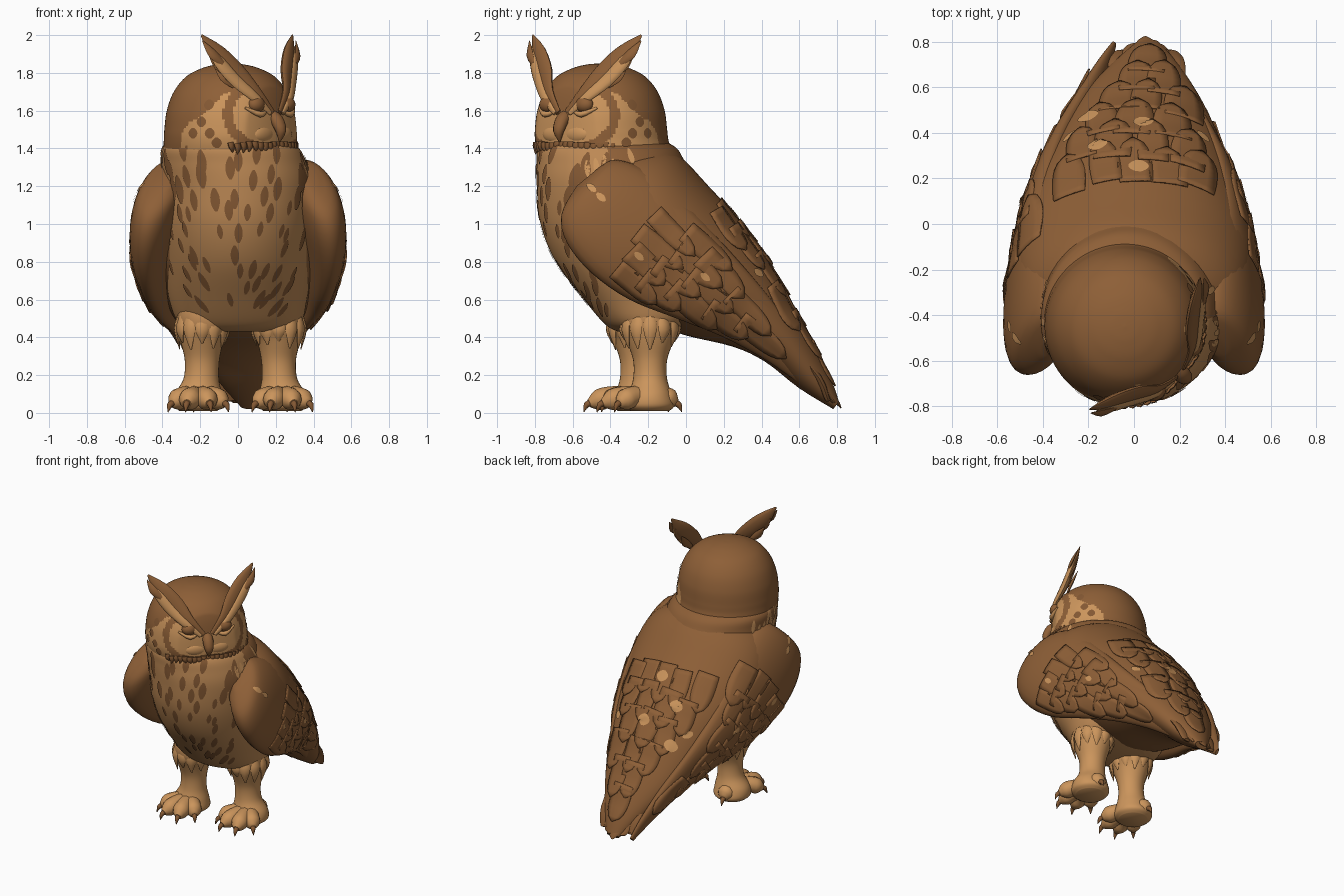
import bpy, bmesh, math, random
from mathutils import Vector as V, Matrix
from mathutils.bvhtree import BVHTree

if "Cube" in bpy.data.objects:
    bpy.data.objects.remove(bpy.data.objects["Cube"])

random.seed(4)
jit = random.uniform

def material(name, rgb):
    m = bpy.data.materials.new(name)
    m.diffuse_color = (*rgb, 1)
    m.use_nodes = True
    m.node_tree.nodes["Principled BSDF"].inputs["Base Color"].default_value = m.diffuse_color
    return m

BROWN = material("brown_plumage", (0.27, 0.115, 0.038))
STREAK = material("streak_brown", (0.23, 0.098, 0.033))
TAN = material("tan_plumage", (0.60, 0.30, 0.107))
BUFF = material("breast_buff", (0.51, 0.25, 0.09))

def finish(name, bm, mats, xf=None):
    bmesh.ops.recalc_face_normals(bm, faces=bm.faces)
    if xf:
        bm.transform(xf)
    me = bpy.data.meshes.new(name)
    bm.to_mesh(me)
    bm.free()
    for m in mats:
        me.materials.append(m)
    me.shade_smooth()
    me.set_sharp_from_angle(angle=math.radians(50))
    ob = bpy.data.objects.new(name, me)
    bpy.context.collection.objects.link(ob)
    return ob

def catmull(a, b, c, d, t):
    return 0.5 * (2 * b + (c - a) * t + (2 * a - 5 * b + 4 * c - d) * t * t
                  + (3 * b - a - 3 * c + d) * t ** 3)

def loft(name, rings, mats, segs=20, sub=3, paint=None, shape=None, xf=None):
    """Smooth skin through elliptical rings given as (centre, U axis, V axis)."""
    n, bm, rows, fine = len(rings), bmesh.new(), [], []
    for i in range(n - 1):
        q = [rings[max(0, min(n - 1, i + k))] for k in (-1, 0, 1, 2)]
        fine += [[catmull(*(r[c] for r in q), j / sub) for c in range(3)] for j in range(sub)]
    for c, u, v in fine + [rings[-1]]:
        angles = [2 * math.pi * k / segs for k in range(segs)]
        ring = [c + u * math.cos(a) + v * math.sin(a) for a in angles]
        rows.append([bm.verts.new(shape(p) if shape else p) for p in ring])
    for r, s in zip(rows, rows[1:]):
        for k in range(segs):
            bm.faces.new((r[k], r[k - 1], s[k - 1], s[k]))
    bm.faces.new(rows[0])
    bm.faces.new(rows[-1])
    if paint:
        for f in bm.faces:
            f.material_index = paint(f.calc_center_median())
    return finish(name, bm, mats, xf)

def spindle(name, pts, radii, mat, side=(1, 0, 0), flat=1.0, segs=12, xf=None):
    """Tapered tube along a path, flattened across the side direction."""
    pts, rings = [V(p) for p in pts], []
    for i, p in enumerate(pts):
        t = (pts[min(i + 1, len(pts) - 1)] - pts[max(i - 1, 0)]).normalized()
        s = (V(side) - t * V(side).dot(t)).normalized()
        rings.append((p, s * radii[i], t.cross(s) * radii[i] * flat))
    return loft(name, rings, [mat], segs, 3, xf=xf)

def ball(name, loc, size, mat, xf=None):
    bm = bmesh.new()
    bmesh.ops.create_uvsphere(bm, u_segments=20, v_segments=12, radius=1)
    bm.transform(Matrix.Translation(loc) @ Matrix.Diagonal((*size, 1)))
    return finish(name, bm, [mat], xf)

def surface(*obs):
    bm = bmesh.new()
    for o in obs:
        bm.from_mesh(o.data)
    return BVHTree.FromBMesh(bm)

def plate(bm, tree, o, ray, along, length, width, base=.005, tip=.005, feather=False):
    """Drape one leaf-shaped plate over a surface by casting rays onto it."""
    ray, along = V(ray).normalized(), V(along).normalized()
    w, n, rows, last = ray.cross(along), 8, [], None
    for i in range(n + 1):
        t, row = i / n, []
        prof = (max(0.004, 1 - t ** 3) ** .6 * (0.8 + 0.2 * t) if feather
                else max(0.08, math.sin(math.pi * t)) ** 0.55)
        for k in range(-2, 3):
            p = V(o) + along * (length * (t - 0.5)) + w * (width * prof * k / 4)
            hit, nor, _, dist = tree.ray_cast(p - ray * 2, ray)
            if hit is None or (last is not None and abs(dist - last) > 0.06):
                return
            last = dist
            row.append(hit - nor * math.copysign(base + (tip - base) * t, nor.dot(ray)))
        last = (row[2] - p + ray * 2).dot(ray)
        rows.append([bm.verts.new(p) for p in row])
    for r, s in zip(rows, rows[1:]):
        for k in range(4):
            bm.faces.new((r[k], r[k + 1], s[k + 1], s[k]))

# Breast and belly: stacked ellipses (z, front y, back y, half width, centre x)
rings = [(V((cx, (f + b) / 2, z)), V((w, 0, 0)), V((0, (b - f) / 2, 0))) for z, f, b, w, cx in (
    (0.43, -.36, -.02, .22, .01), (.47, -.43, .06, .32, .01), (.6, -.54, .18, .365, 0),
    (.8, -.69, .25, .395, 0), (1.0, -.77, .2, .41, 0), (1.2, -.79, .08, .40, 0),
    (1.32, -.79, 0, .385, -.02), (1.41, -.78, -.06, .355, -.04), (1.47, -.7, -.2, .25, -.04))]
body = loft("body", rings, [BUFF, BROWN], 72, 6,
            lambda p: 1 if p.z > 1.1 and p.y > -0.42 + 0.5 * max(0, 1.3 - p.z) else 0)

def slanted(rows):
    """Rings from (top y z, bottom y z, centre x, half width, inward lean)."""
    return [(V((cx, (ty + by) / 2, (tz + bz) / 2)), V((w, 0, 0)),
             V((lean, (ty - by) / 2, (tz - bz) / 2))) for ty, tz, by, bz, cx, w, lean in rows]

# Back and tail
back = loft("back_and_tail", slanted((
    (-.38, 1.40, -.5, 1.15, 0, .26, 0), (-.22, 1.41, -.55, .95, 0, .45, 0),
    (-.05, 1.37, -.5, .75, 0, .515, 0), (.12, 1.2, -.35, .6, 0, .525, 0),
    (.30, 1.0, -.15, .47, 0, .48, 0), (.44, .8, 0, .41, .01, .42, 0),
    (.55, .6, .25, .35, .02, .34, 0), (.66, .4, .42, .27, .03, .26, 0),
    (.76, .2, .6, .13, .05, .15, 0), (.81, .06, .78, .02, .06, .05, 0))), [BROWN], 48, 4)

# Folded wings, leaning in at the shoulder
wings = []
for s, side in ((-1, "left"), (1, "right")):
    wings.append(loft(side + "_wing", slanted([(*r[:4], s * r[4], r[5], -s * r[6]) for r in (
        (-.46, 1.30, -.58, 1.2, .37, .04, .01), (-.37, 1.34, -.66, 1.05, .405, .105, .05),
        (-.2, 1.28, -.63, .9, .425, .13, .06), (-.02, 1.13, -.5, .74, .44, .12, .05),
        (.12, .98, -.3, .6, .43, .10, .03), (.3, .78, -.05, .5, .39, .08, .02),
        (.45, .6, .2, .4, .31, .06, 0), (.6, .4, .42, .28, .22, .05, 0),
        (.73, .2, .62, .14, .14, .03, 0), (.80, .06, .77, .03, .09, .012, 0))]), [BROWN], 28, 4))

# Overlapping pointed feather rows on wings and back
skin = surface(back, *wings)
d, up = V((0, .76, -.65)), V((0, .65, .76))
bm = bmesh.new()
for s in (-1, 1):
    for i in range(8):
        for j in range(-4, 5):
            o = V((0, -.42, 1.1)) + d * (.38 + .18 * i + jit(-.04, .04)) + up * (.11 * (j + .5 * (i % 2)))
            plate(bm, skin, o, (-s, 0, 0), d + up * jit(-.1, .1), jit(.24, .32), jit(.13, .17),
                  -.008, jit(.007, .014), True)
for i in range(6):
    for j in range(-3, 4):
        o = V((.15 * (j + .5 * (i % 2)) + jit(-.02, .02), .24 + .1 * i, 1.0 - .145 * i + jit(-.03, .03)))
        plate(bm, skin, o, (0, -.75, -.66), (jit(-.1, .1), .6, -.8), jit(.24, .3), jit(.16, .21),
              -.008, jit(.007, .013), True)
feathers = finish("feather_rows", bm, [BROWN])
mod = feathers.modifiers.new("thickness", "SOLIDIFY")
mod.thickness, mod.offset = .007, 0

# Tail feather tips
for k in range(-2, 3):
    x, h = .05 + .05 * k, abs(k)
    spindle("tail_feather", [(x * 1.3, .56, .36), (x * 1.1, .70, .19), (x, .79 - .02 * h, .07),
                             (x, .822 - .03 * h, .025 + .03 * h)], (.03, .06, .045, .008), BROWN, flat=.3)

# Pale flecks on back and wings
skin = surface(back, feathers, *wings)
bm = bmesh.new()
for x, y, z in ((.04, .45, .8), (.02, .25, 1.06), (-.2, .48, .68), (-.16, .33, .9)):
    plate(bm, skin, (x, y, z), (0, -.75, -.66), (0, .6, -.8), .08, .09, .007, .007)
for s in (-1, 1):
    for y, z in ((-.5, 1.19), (-.45, 1.14), (-.25, .83), (.38, .74), (.1, .72)):
        plate(bm, skin, (0, y, z), (-s, 0, 0), d, .06, .035, .007, .007)
finish("pale_flecks", bm, [TAN])

def radial(a):
    return (-math.sin(a), math.cos(a), 0)

# Dark streaks down the breast, larger towards the throat
skin = surface(body)
bm = bmesh.new()
for i in range(9):
    for j in range(-5, 6):
        a = math.radians(15 * (j + .5 * (i % 2)) + jit(-5, 5))
        z = 1.36 - .098 * i + jit(-.04, .04)
        if random.random() > .2 + .03 * i:
            k = jit(.8, 1.25) * (1.15 if z > 1.1 else .8)
            plate(bm, skin, (0, -.35, z), radial(a), (-math.sin(a) * .35, 0, -1), .11 * k, .046 * k)
finish("breast_streaks", bm, [STREAK])
bm = bmesh.new()
for k in range(12):
    a = (-1) ** k * math.radians(72 + 3.5 * k)
    plate(bm, skin, (-.02, -.4, jit(1.28, 1.38)), radial(a), (0, .2, -1), .09, .03)
finish("neck_flecks", bm, [TAN])

# Head, turned to one side
turn = Matrix.Translation((-.04, -.45, 0)) @ Matrix.Rotation(math.radians(50), 4, "Z")

def face_paint(p):
    a = abs(math.degrees(math.atan2(p.x, -p.y)))
    crown = 1.585 + .0046 * a if a < 38 else 1.76 - (a - 38) * .0046
    wob = .01 * math.sin(a * .35 + p.z * 30)
    rim = ((a - 22) / 30) ** 2 + ((p.z - 1.58) / .165) ** 2
    if p.z > crown + wob or a > 95 + 400 * wob or (a > 26 and .74 < rim + 3 * wob < 1.32):
        return 0
    return 0 if a < 45 and p.z < 1.425 + wob else 1

def flatten_face(p):
    return V((p.x, -.28 + (p.y + .28) * .5, p.z)) if p.y < -.28 else p

rings = [(V((.766 * o, .643 * o, z)), V((r, 0, 0)), V((0, r, 0))) for z, r, o in (
    (1.2, .365, .12), (1.3, .365, .07), (1.38, .356, .025), (1.44, .353, .005), (1.5, .35, 0),
    (1.6, .337, 0), (1.7, .300, 0), (1.78, .235, 0), (1.825, .15, 0), (1.845, .07, 0), (1.85, .004, 0))]
head = loft("head", rings, [BROWN, TAN], 144, 9, face_paint, flatten_face, turn)

# Spots on the sides of the head
skin = surface(head)
bm = bmesh.new()
for s in (-1, 1):
    for ang, z in ((70, 1.63), (76, 1.54), (68, 1.48), (84, 1.48), (62, 1.43)):
        plate(bm, skin, (-.04, -.45, z), radial(math.radians(50 + s * ang)), (0, 0, -1), .055, .055)
finish("head_spots", bm, [STREAK])

# Beak and ragged chin
spindle("beak", [(0, -.27, 1.59), (0, -.32, 1.55), (0, -.35, 1.49), (0, -.34, 1.435)],
        (.028, .038, .03, .004), BROWN, flat=.9, xf=turn)
for k in range(-9, 10):
    a, r = math.radians(k * 5.5), .318 + .022 * min(1, abs(k) / 5)
    p = V((math.sin(a) * r, -math.cos(a) * r, 1.43 + jit(-.006, .006)))
    spindle("chin_bristle", [p, p + V((0, -.006, -.025)), p + V((jit(-.015, .015), -.004, -.055))],
            (.024, .02, .003), STREAK, flat=.6, segs=8, xf=turn)

for s in (-1, 1):
    # Eyes with lids and cheeks
    ball("eye", (s * .125, -.285, 1.632), (.053, .04, .043), BROWN, turn)
    spindle("lower_lid", [(s * .055, -.30, 1.6), (s * .125, -.312, 1.58), (s * .2, -.27, 1.615)],
            (.006, .016, .006), TAN, (0, 0, 1), xf=turn)
    ball("cheek", (s * .07, -.285, 1.475), (.09, .035, .05), TAN, turn)
    # Brow running up into the stepped ear tuft
    out = (s * .75, .1, -.65)
    spindle("ear_tuft", [(s * .03, -.315, 1.59), (s * .12, -.285, 1.69), (s * .2, -.22, 1.79),
                         (s * .295, -.16, 1.9), (s * .375, -.115, 2.0)],
            (.018, .035, .06, .055, .006), BROWN, out, .4, xf=turn)
    spindle("tuft_edge", [(s * .05, -.32, 1.585), (s * .14, -.295, 1.665), (s * .235, -.23, 1.76),
                          (s * .31, -.18, 1.86), (s * .36, -.14, 1.94)],
            (.012, .026, .036, .034, .004), TAN, out, .5, xf=turn)
    for k in range(3):
        x, z = .21 + .045 * k, 1.73 + .06 * k
        spindle("tuft_barb", [(s * x, -.2, z), (s * (x + .05), -.17, z + .05), (s * (x + .085), -.13, z + .12)],
                (.015, .028, .003), BROWN, out, .4, 8, turn)

# Legs and feet
for s, cx, cy in ((-1, -.19, -.26), (1, .215, -.19)):
    rings = [(V((cx + s * o, cy, z)), V((rx, 0, 0)), V((0, ry, 0))) for z, o, rx, ry in (
        (.6, 0, .10, .12), (.52, -.005, .135, .155), (.45, -.01, .14, .155), (.38, 0, .115, .125),
        (.28, 0, .092, .09), (.18, .005, .094, .09), (.10, .02, .125, .115), (.04, .02, .13, .13),
        (.01, .02, .10, .10))]
    loft("leg", rings, [TAN, BUFF], 32, 5, lambda p: int(p.z > .45))
    # Shaggy thigh fringe
    for k in range(12):
        c, q = math.cos(k * math.pi / 6), math.sin(k * math.pi / 6)
        spindle("thigh_tuft", [(cx + .12 * c, cy + .135 * q, .52), (cx + .135 * c, cy + .15 * q, .44),
                               (cx + .118 * c, cy + .13 * q, .33 + jit(0, .05))],
                (.025, .036, .004), TAN, (-q, c, 0), .4, 8)
    # Toes with claws
    for ang, ln in ((-42, .21), (-14, .25), (14, .25), (42, .21), (172, .15)):
        a = math.radians(ang * s)
        u, o, z = V((math.sin(a), -math.cos(a), 0)), V((cx + s * .02, cy - .01, 0)), V((0, 0, 1))
        spindle("toe", [o + z * .08, o + u * ln * .5 + z * .085, o + u * ln * .8 + z * .068, o + u * ln + z * .05],
                (.06, .056, .056, .022), TAN, (u.y, -u.x, 0))
        spindle("claw", [o + u * (ln - .02) + z * .055, o + u * (ln + .015) + z * .042,
                         o + u * (ln + .03) + z * .004], (.02, .016, .002), STREAK, (u.y, -u.x, 0), segs=8)
